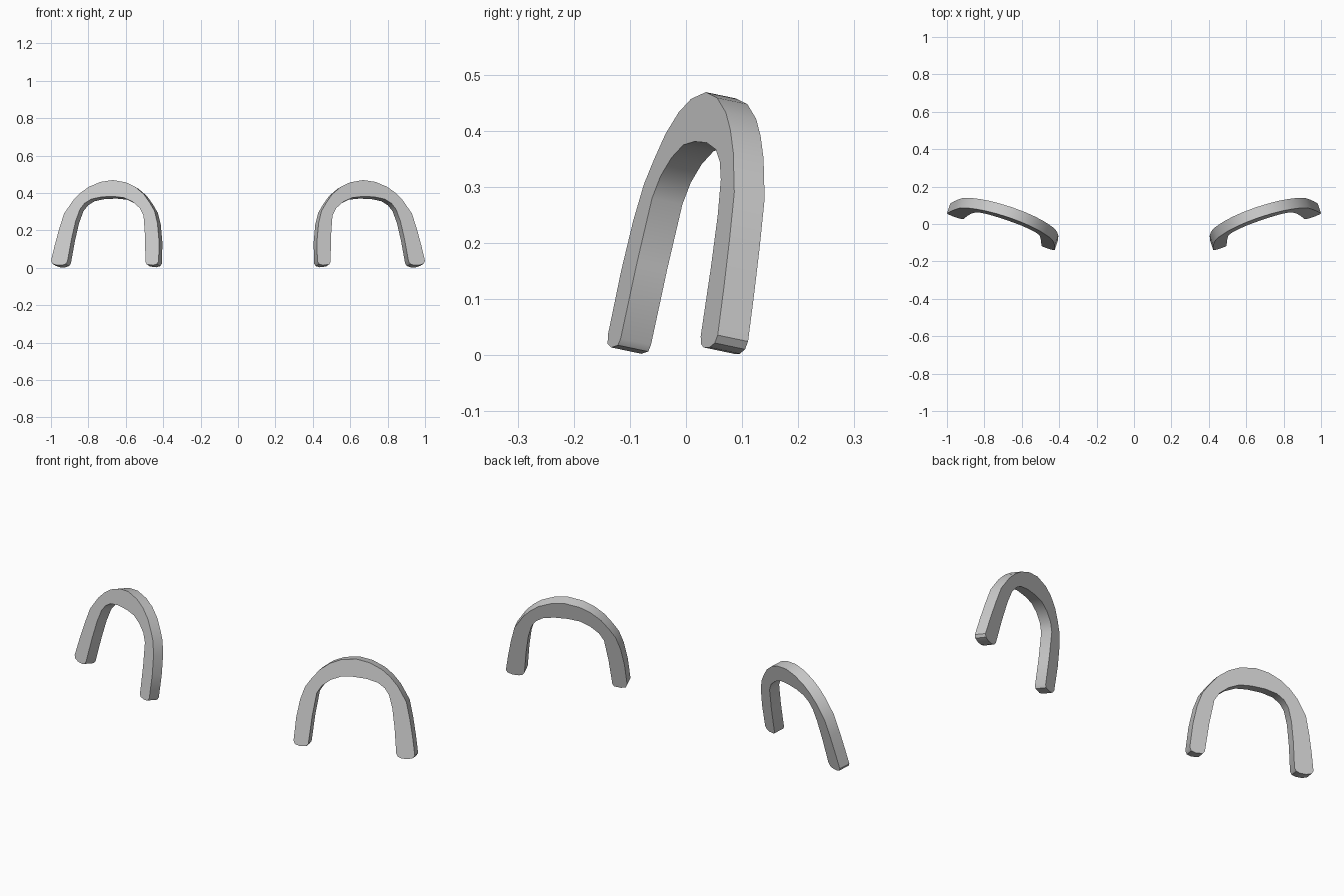
import bpy, bmesh
from mathutils import Vector

if "Cube" in bpy.data.objects:
    bpy.data.objects.remove(bpy.data.objects["Cube"])

# Front outline of the right arch as (x, z), outer edge then inner edge back
OUTER = [(.455, .014), (.433, .020), (.424, .036), (.423, .15), (.431, .24), (.447, .305), (.472, .348),
         (.505, .395), (.55, .433), (.60, .457), (.67, .469), (.735, .459), (.797, .433),
         (.84, .402), (.88, .362), (.93, .29), (.957, .205), (.98, .12), (1.0, .036),
         (.993, .022), (.97, .014)]
INNER = [(.94, .014), (.922, .020), (.912, .034), (.89, .155), (.868, .25), (.845, .313), (.82, .345),
         (.785, .367), (.73, .379), (.665, .381), (.61, .375), (.562, .352), (.525, .319),
         (.505, .28), (.497, .165), (.495, .03), (.488, .018)]

SLOPE_X, SLOPE_Z = .34, .21          # lean of the arch plane
DEPTH = Vector((-SLOPE_X, 1, -SLOPE_Z)) * .054


def plane_point(x, z):
    return Vector((x, -.144 + SLOPE_X * (x - .42) + SLOPE_Z * (z - .02), z))


def build_arch(name, side):
    bm = bmesh.new()
    front = bm.faces.new([bm.verts.new(plane_point(x, z)) for x, z in OUTER + INNER])
    ext = bmesh.ops.extrude_face_region(bm, geom=[front], use_keep_orig=True)
    moved = [g for g in ext["geom"] if isinstance(g, bmesh.types.BMVert)]
    bmesh.ops.translate(bm, vec=DEPTH, verts=moved)
    for v in bm.verts:
        v.co.x *= side
    bmesh.ops.recalc_face_normals(bm, faces=bm.faces)
    mesh = bpy.data.meshes.new(name)
    bm.to_mesh(mesh)
    bm.free()
    ob = bpy.data.objects.new(name, mesh)
    bpy.context.collection.objects.link(ob)
    bpy.ops.object.select_all(action='DESELECT')
    ob.select_set(True)
    bpy.context.view_layer.objects.active = ob
    bpy.ops.object.shade_smooth_by_angle(angle=.55)


# Mirrored pair of leaning arches
build_arch("right_arch", 1)
build_arch("left_arch", -1)
